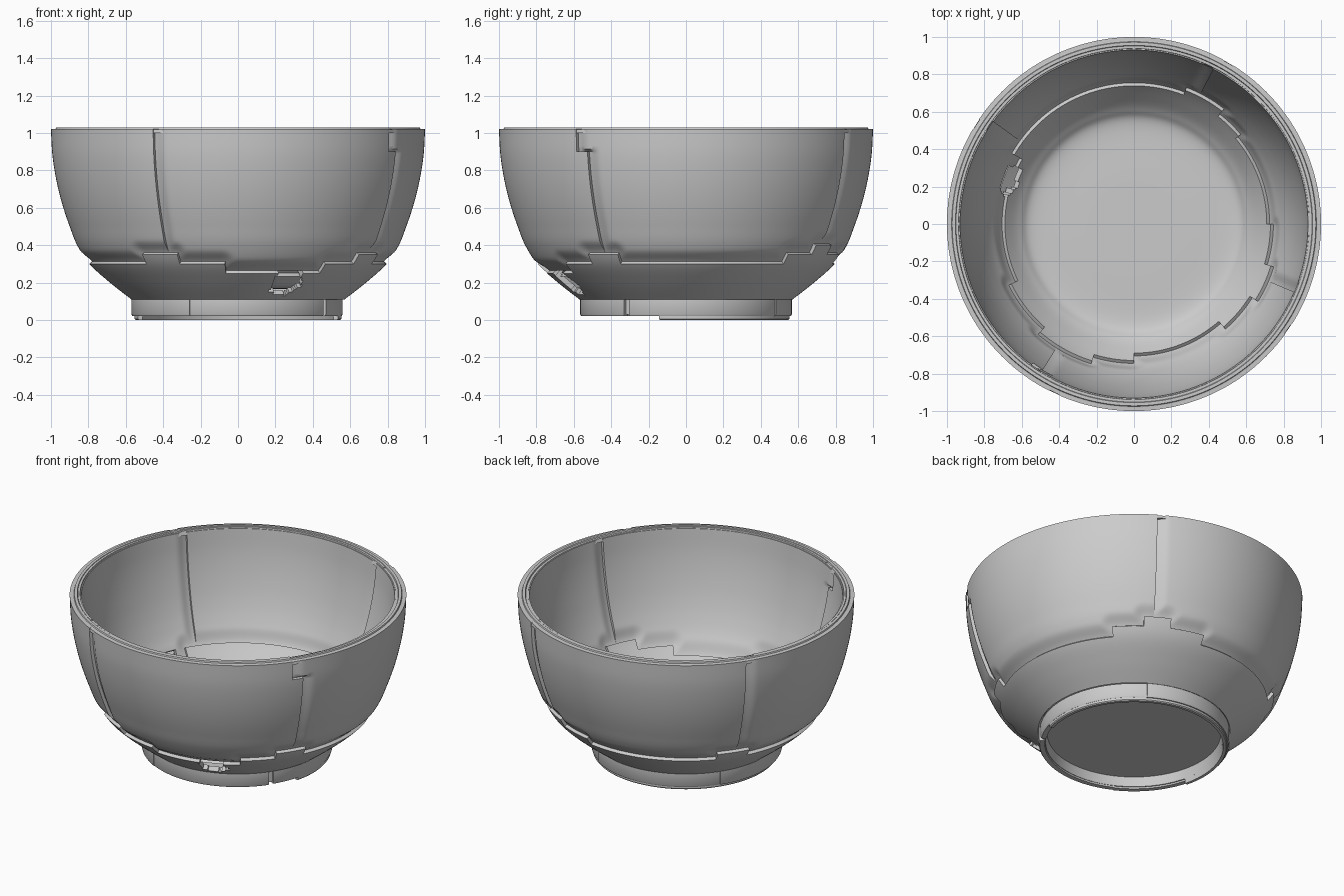
import bpy, bmesh, math

if "Cube" in bpy.data.objects:
    bpy.data.objects.remove(bpy.data.objects["Cube"])

def smooth_profile(pts, n=8):
    """Catmull-Rom curve through (radius, height) points."""
    out = []
    for i in range(len(pts) - 1):
        p = [pts[max(0, min(len(pts) - 1, i + k))] for k in (-1, 0, 1, 2)]
        for j in range(n):
            t = j / n
            out.append(tuple(0.5 * (2 * b + (c - a) * t + (2 * a - 5 * b + 4 * c - d) * t * t
                                    + (3 * b - a - 3 * c + d) * t ** 3) for a, b, c, d in zip(*p)))
    return out + [pts[-1]]

def finish(bm, name):
    me = bpy.data.meshes.new(name)
    bm.to_mesh(me)
    bm.free()
    ob = bpy.data.objects.new(name, me)
    bpy.context.collection.objects.link(ob)
    bpy.context.view_layer.objects.active = ob
    bpy.ops.object.select_all(action='DESELECT')
    ob.select_set(True)
    bpy.ops.object.shade_smooth_by_angle(angle=math.radians(35))

def shell(name, rows, side, keep, sink=lambda t, r, z: 0):
    """Shard: the kept cells of a revolved surface, sunk along its edges, with a turned-in border."""
    bm = bmesh.new()
    cache, normal = {}, {}
    def vert(i, t):
        t %= 360
        if (i, t) not in cache:
            r, z = rows[i]
            a, b = rows[max(0, i - 1)], rows[min(len(rows) - 1, i + 1)]
            dr, dz = b[0] - a[0], b[1] - a[1]
            l = math.hypot(dr, dz)
            nr, nz = side * dz / l, -side * dr / l
            s = sink(t, r, z)
            c, d = math.cos(math.radians(t)), math.sin(math.radians(t))
            v = bm.verts.new(((r - nr * s) * c, (r - nr * s) * d, z - nz * s))
            cache[i, t], normal[v] = v, (nr * c, nr * d, nz)
        return cache[i, t]
    for i in range(len(rows) - 1):
        z = (rows[i][1] + rows[i + 1][1]) / 2
        for t in range(360):
            if keep(t + 0.5, z):
                q = [vert(i, t), vert(i, t + 1), vert(i + 1, t + 1), vert(i + 1, t)]
                bm.faces.new(q if side > 0 else q[::-1])
    inner = {}
    def turned(v):
        if v not in inner:
            inner[v] = bm.verts.new([c - 0.03 * n for c, n in zip(v.co, normal[v])])
        return inner[v]
    for e in [e for e in bm.edges if e.is_boundary]:
        lp = e.link_loops[0]
        a, b = lp.vert, lp.link_loop_next.vert
        bm.faces.new((b, a, turned(a), turned(b)))
    finish(bm, name)

def ring(name, prof, t0=0, t1=360):
    """Revolve a closed cross-section through an arc."""
    bm = bmesh.new()
    full = t1 - t0 >= 360
    n = max(2, int((t1 - t0) / 2))
    cols = []
    for k in range(n if full else n + 1):
        a = math.radians(t0 + (t1 - t0) * k / n)
        cols.append([bm.verts.new((r * math.cos(a), r * math.sin(a), z)) for r, z in prof])
    m = len(prof)
    for k in range(n):
        a, b = cols[k], cols[(k + 1) % len(cols)]
        for j in range(m):
            bm.faces.new((a[j], b[j], b[(j + 1) % m], a[(j + 1) % m]))
    if not full:
        bm.faces.new(cols[0])
        bm.faces.new(cols[-1][::-1])
    bmesh.ops.recalc_face_normals(bm, faces=bm.faces)
    finish(bm, name)

def steps(table):
    """Stepped height of the shard border by angle."""
    def f(t):
        t = (t + 180) % 360 - 180
        h = table[-1][1]
        for a, z in table:
            if t >= a:
                h = z
        return h
    return f

def pentagon(tc, zc, w, h):
    pts = [(-.6 * w, h), (.6 * w, h), (w, -.1 * h), (.3 * w, -h), (-.75 * w, -.7 * h)]
    def inside(t, z):
        x, y = (t - tc + 180) % 360 - 180, z - zc
        return all((b[0] - a[0]) * (y - a[1]) - (b[1] - a[1]) * (x - a[0]) < 0
                   for a, b in zip(pts, pts[1:] + pts[:1]))
    return inside

def layer(label, rows, side, border, seams, hole, notch):
    """One skin of the bowl: a lower shard and four wall shards tucked behind it."""
    shell(label + "_base_shard", rows, side, lambda t, z: z < border(t) and not hole(t, z))
    def fade(d, width):
        x = min(1, d / width)
        return 0.02 * (1 - x * x * (3 - 2 * x))
    for k, start in enumerate(seams):
        span = (seams[(k + 1) % 4] - start) % 360
        def shift(j, z):
            return -4 if j % 4 == notch and z > 0.9 else 0
        def keep(t, z):
            d = (t - start + 90) % 360 - 90
            return (shift(k, z) < d < span + shift(k + 1, z)
                    and z > border(t) - 0.03 and not hole(t, z))
        def sink(t, r, z):
            d = max(0, (t - start + 90) % 360 - 90 - shift(k, z))
            s = fade(math.radians(d) * r, 0.07)
            if z < 0.6:
                s = max(s, fade(min(math.hypot(max(0, z - border(t + 0.5 + dt)),
                                               r * math.radians(dt)) for dt in range(-6, 7)), 0.08))
            return s
        shell(f"{label}_wall_shard_{k + 1}", rows, side, keep, sink)

# Outer skin
outer = smooth_profile([(.57, .11), (.685, .2), (.795, .3), (.86, .4), (.9, .5), (.934, .6),
                        (.961, .7), (.981, .8), (.994, .9), (1, 1.02)])
outer_border = steps([(-180, .3), (-128, .35), (-113, .3), (-95, .25), (-54, .3), (-39, .35),
                      (-26, .3), (41, .35), (54, .4), (65, .35), (80, .3), (138, .35), (152, .3)])
layer("outer", outer, 1, outer_border, [-117, -32, 58, 146], pentagon(-68, .19, 9, .06), 1)

# Inner skin with the floor
inner = smooth_profile([(.001, .17), (.25, .17), (.52, .17), (.61, .215), (.69, .3), (.765, .4), (.815, .5),
                        (.852, .6), (.88, .7), (.902, .8), (.918, .9), (.93, 1.02)])
inner_border = steps([(-180, .3), (-154, .35), (-131, .4), (-107, .35), (-90, .3), (-49, .35), (-32, .4),
                      (-17, .35), (0, .32), (40, .35), (52, .4), (69, .36), (150, .3)])
layer("inner", inner, -1, inner_border, [-122, -23, 63, 144], pentagon(160, .31, 8, .055), 0)

# Rim: a full lip plus thin raised slivers
ring("rim", [(.998, 1.0), (.996, 1.018), (.975, 1.022), (.972, 1.03), (.955, 1.03),
             (.952, 1.022), (.937, 1.022), (.93, 1.0)])
for i, (a, b) in enumerate([(-117, -36), (58, 146), (150, 238)]):
    ring(f"rim_sliver_{i + 1}", [(.952, 1.0), (.952, 1.028), (.938, 1.028), (.934, 1.0)], a, b)

# Foot: recessed underside, arcs of ring, low bottom strip
ring("underside", [(.001, .09), (.535, .09), (.535, .125), (.001, .125)])
for i, (a, b, d) in enumerate([(-117, -36, 0), (-33, 58, -.006), (58, 146, 0), (146, 243, .004)]):
    ring(f"foot_arc_{i + 1}", [(.515 + d, .1), (.53 + d, .02), (.56 + d, .02), (.566 + d, .03),
                               (.566 + d, .112), (.515 + d, .115)], a, b)
ring("foot_core", [(.512, .11), (.525, .03), (.545, .03), (.545, .11)])
ring("foot_strip", [(.525, .03), (.53, 0), (.548, 0), (.553, .006), (.553, .03)], -15, 195)
